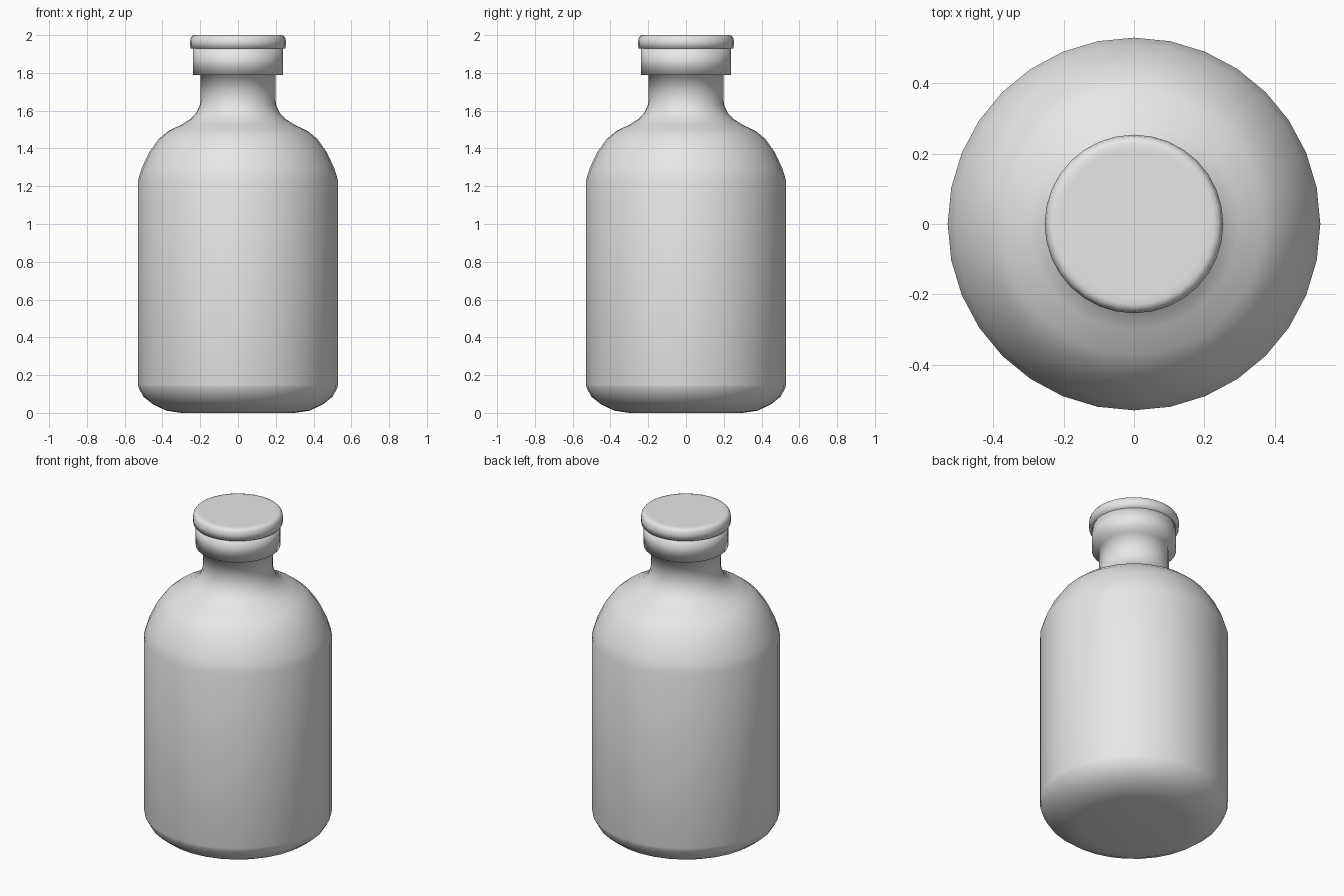
import bpy
import bmesh
from math import cos, sin, tau

SIDES = 32

cube = bpy.data.objects.get("Cube")
if cube:
    bpy.data.objects.remove(cube, do_unlink=True)

# One plain grey for everything
grey = bpy.data.materials.new("plain_grey")
grey.use_nodes = True
colour = (0.8, 0.8, 0.8, 1)
grey.diffuse_color = colour
grey.node_tree.nodes["Principled BSDF"].inputs["Base Color"].default_value = colour


def lathe(name, profile):
    """Turn a bottom-to-top (radius, height) profile into a closed smooth solid."""
    bm = bmesh.new()
    rings = [[bm.verts.new((r * cos(tau * i / SIDES), r * sin(tau * i / SIDES), z))
              for i in range(SIDES)] for r, z in profile]
    for low, high in zip(rings, rings[1:]):
        for i in range(SIDES):
            j = (i + 1) % SIDES
            bm.faces.new((low[i], low[j], high[j], high[i]))
    bm.faces.new(rings[0][::-1])
    bm.faces.new(rings[-1])
    for face in bm.faces:
        face.smooth = True
    mesh = bpy.data.meshes.new(name)
    bm.to_mesh(mesh)
    bm.free()
    mesh.materials.append(grey)
    obj = bpy.data.objects.new(name, mesh)
    bpy.context.collection.objects.link(obj)
    return obj


# Bottle: rounded base, straight wall, shoulder, neck and collar
base = [(0.3, 0), (0.38, 0.012), (0.45, 0.045), (0.5, 0.085), (0.525, 0.13), (0.53, 0.15)]
shoulder = [(0.53, 1.23), (0.51, 1.295), (0.47, 1.38), (0.42, 1.45), (0.37, 1.492),
            (0.3, 1.525), (0.25, 1.557), (0.22, 1.59), (0.202, 1.63), (0.198, 1.66)]
collar = [(0.198, 1.79), (0.238, 1.79), (0.238, 1.935)]
lathe("bottle", base + shoulder + collar)

# Stopper: flat disc with a rounded upper rim
lathe("stopper", [(0.2, 1.93), (0.252, 1.93), (0.254, 1.965), (0.25, 1.985),
                  (0.242, 1.996), (0.23, 2), (0.21, 2)])
